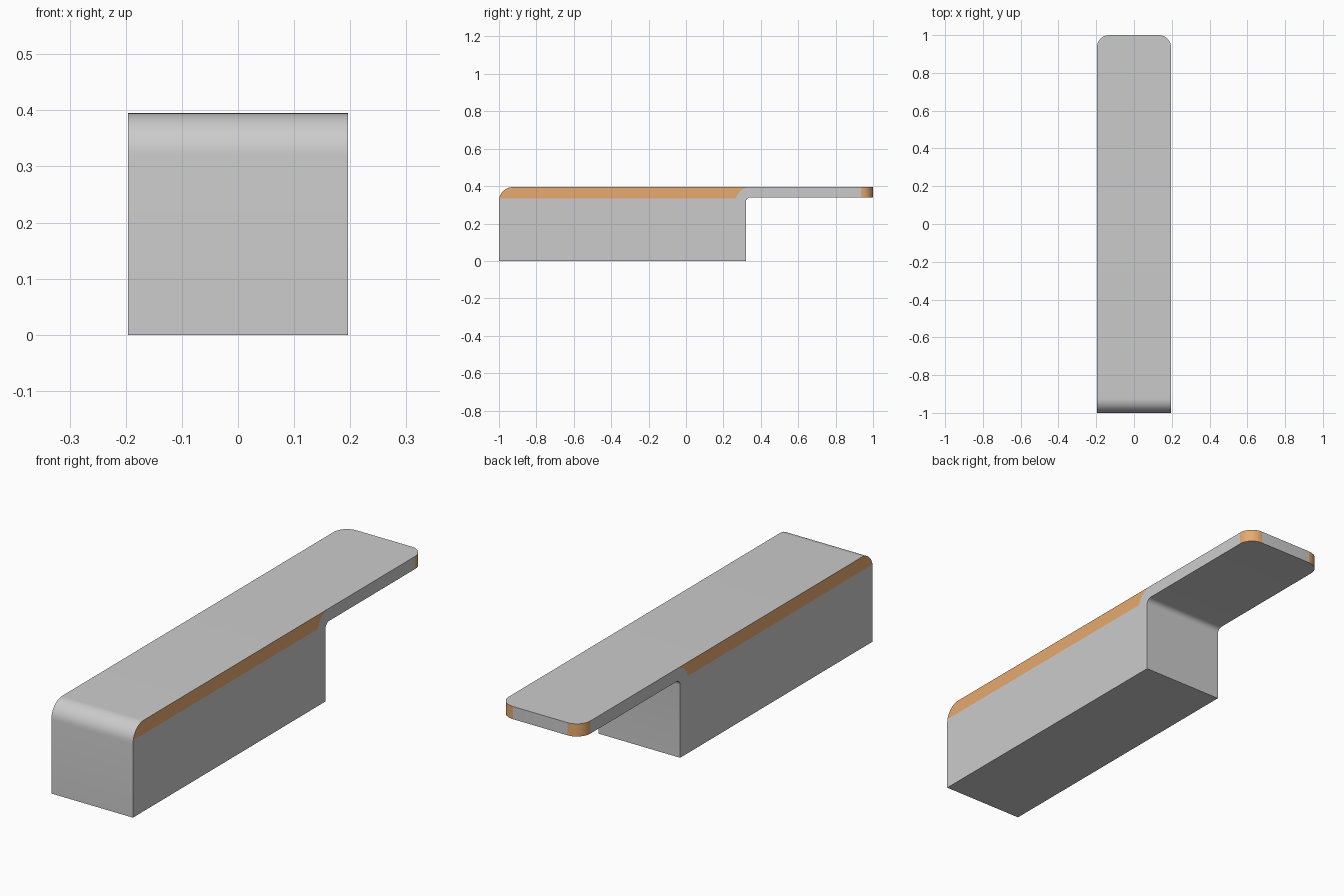
import bpy, bmesh
from math import sin, cos, pi, asin

if "Cube" in bpy.data.objects:
    bpy.data.objects.remove(bpy.data.objects["Cube"])

W = 0.196             # half width
TOP, UNDER = 0.395, 0.34   # plate top and underside
SPLIT = 0.335         # lower edge of the coloured strip
Y0 = 0.345            # where the body turns into the plate


def arc(cx, cy, r, a0, a1, n):
    return [(cx + r * cos(a0 + (a1 - a0) * i / n),
             cy + r * sin(a0 + (a1 - a0) * i / n)) for i in range(n + 1)]


bm = bmesh.new()


def face(points, mat=0):
    f = bm.faces.new([bm.verts.new(p) for p in points])
    f.material_index = mat


def wall(points, place, mats=None):
    """Quads along an open chain; place(p, end) maps a 2D point to 3D."""
    for i, (a, b) in enumerate(zip(points, points[1:])):
        face([place(a, 0), place(b, 0), place(b, 1), place(a, 1)],
             mats[i] if mats else 0)


# Side profile in (y, z): rounded nose, strip end curve, fillet under the plate
low = pi - asin((SPLIT - 0.32) / 0.075)
nose = arc(-0.925, 0.32, 0.075, low, pi / 2, 12)
strip_end = arc(Y0, 0.315, 0.08, pi / 2, pi - asin((SPLIT - 0.315) / 0.08), 10)
fillet = arc(Y0, 0.315, 0.025, pi / 2, pi, 8)
foot = [(0.32, 0), (-1, 0), (-1, 0.32)]

strip = nose + strip_end
body = [nose[0]] + strip_end[::-1] + fillet + foot
for x in (-W, W):
    face([(x, y, z) for y, z in strip], 1)
    face([(x, y, z) for y, z in body])

# Front, top, bottom and back skins of the body
wall(fillet + foot + nose + [strip_end[0]],
     lambda p, e: (W if e else -W, p[0], p[1]))

# Thin plate with two rounded, coloured corners
r, n = 0.065, 10
right = arc(W - r, 1 - r, r, 0, pi / 2, n)
left = arc(-W + r, 1 - r, r, pi / 2, pi, n)
outline = [(W, Y0)] + right + left + [(-W, Y0)]
for z in (UNDER, TOP):
    face([(x, y, z) for x, y in outline])
wall(outline, lambda p, e: (p[0], p[1], TOP if e else UNDER),
     [0] + [1] * n + [0] + [1] * n + [0])

# Weld into one closed solid
bmesh.ops.remove_doubles(bm, verts=bm.verts, dist=1e-5)
bmesh.ops.recalc_face_normals(bm, faces=bm.faces)
mesh = bpy.data.meshes.new("hook_bracket")
bm.to_mesh(mesh)
bm.free()

orange = bpy.data.materials.new("orange")
orange.diffuse_color = (0.80, 0.40, 0.16, 1)
orange.use_nodes = True
orange.node_tree.nodes["Principled BSDF"].inputs["Base Color"].default_value = orange.diffuse_color
mesh.materials.append(None)
mesh.materials.append(orange)

obj = bpy.data.objects.new("hook_bracket", mesh)
bpy.context.collection.objects.link(obj)
bpy.context.view_layer.objects.active = obj
obj.select_set(True)
bpy.ops.object.shade_smooth_by_angle()
